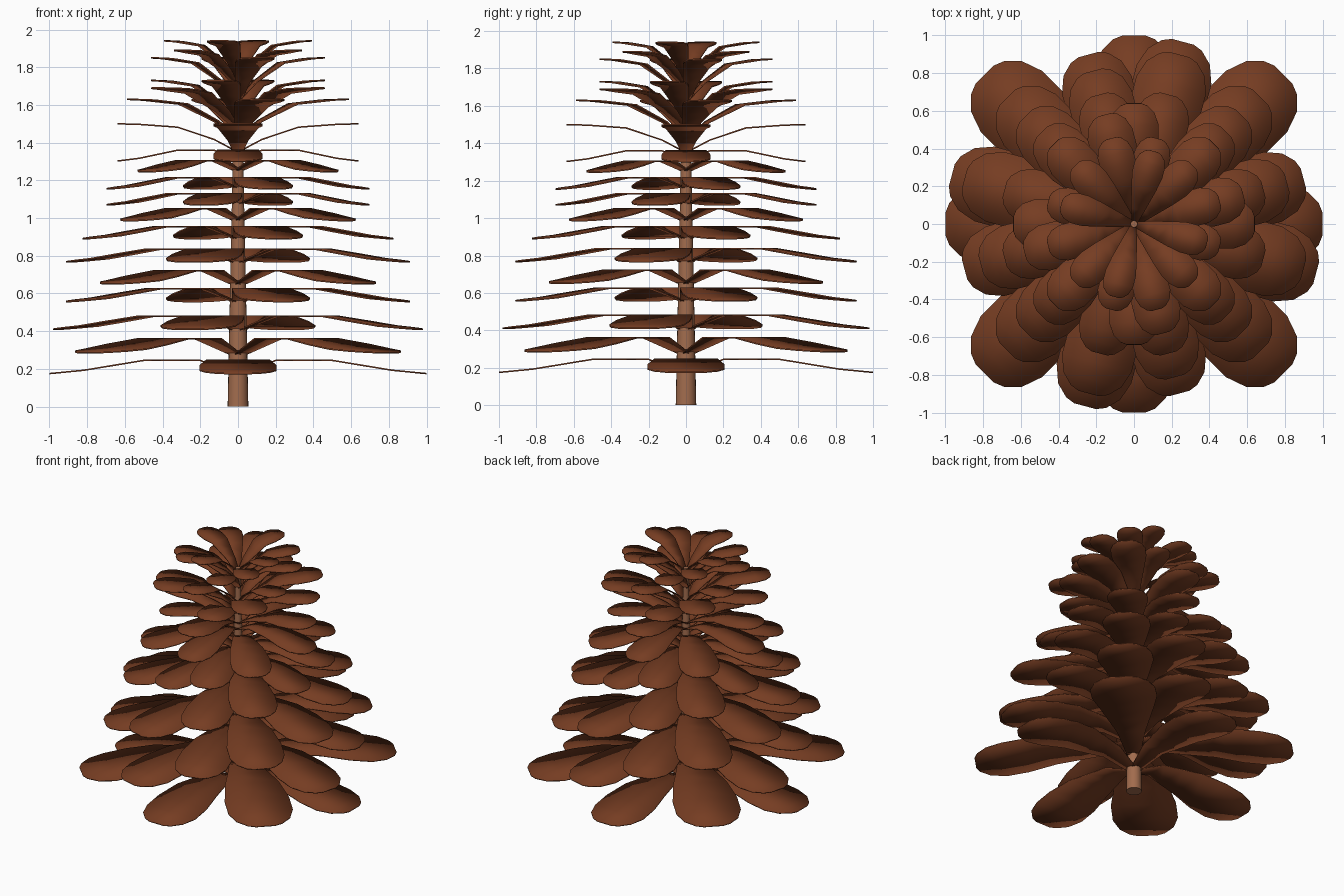
import bpy, bmesh, math
from mathutils import Matrix

cube = bpy.data.objects.get("Cube")
if cube:
    bpy.data.objects.remove(cube, do_unlink=True)


def make_material(name, rgb):
    mat = bpy.data.materials.new(name)
    mat.use_nodes = True
    mat.diffuse_color = (*rgb, 1)
    bsdf = mat.node_tree.nodes["Principled BSDF"]
    bsdf.inputs["Base Color"].default_value = (*rgb, 1)
    bsdf.inputs["Roughness"].default_value = 0.8
    return mat


def finish(bm, name, mat):
    mesh = bpy.data.meshes.new(name)
    bm.to_mesh(mesh)
    bm.free()
    mesh.materials.append(mat)
    obj = bpy.data.objects.new(name, mesh)
    bpy.context.collection.objects.link(obj)
    bpy.ops.object.select_all(action="DESELECT")
    obj.select_set(True)
    bpy.context.view_layer.objects.active = obj
    bpy.ops.object.shade_smooth_by_angle(angle=math.radians(40))
    return obj


scale_brown = make_material("scale brown", (0.18, 0.046, 0.016))
stem_tan = make_material("stem tan", (0.36, 0.15, 0.075))

# Outline of one scale: distance from the stem and half width
OUTLINE = [(0.02, 0.04), (0.2, 0.09), (0.35, 0.13), (0.5, 0.17), (0.68, 0.205),
           (0.82, 0.205), (0.92, 0.17), (0.98, 0.11), (1.0, 0.06)]


def blend(points, t):
    """Height at t along a simple piecewise profile."""
    for (a, ha), (b, hb) in zip(points, points[1:]):
        if t <= b:
            return ha + (hb - ha) * (t - a) / (b - a)
    return points[-1][1]


def scale_ring(name, length, angle, profile):
    """Four equal scales spaced around the stem."""
    bm = bmesh.new()
    for quarter in range(4):
        turn = Matrix.Rotation(math.radians(angle + 90 * quarter), 4, "Z")
        rows = []
        for r, w in OUTLINE:
            z = blend(profile, r)
            rows.append([bm.verts.new(turn @ Matrix.Translation((r * length, side * w * length, z)).translation)
                         for side in (-1, 1)])
        for near, far in zip(rows, rows[1:]):
            bm.faces.new((near[0], far[0], far[1], near[1]))
    ring = finish(bm, name, scale_brown)
    solid = ring.modifiers.new("thickness", "SOLIDIFY")
    solid.thickness = 0.008
    solid.offset = 0


# Lower rings droop at the tips: top height, length, turn
DROOPING = [(0.245, 1.0, 0), (0.36, 1.12, 45), (0.48, 1.0, -15), (0.625, 0.93, 15),
            (0.72, 0.95, 45), (0.835, 0.93, -15), (0.955, 0.84, 15), (1.05, 0.81, 45),
            (1.13, 0.71, -15), (1.215, 0.71, 15), (1.305, 0.69, 45), (1.36, 0.64, 0)]
for i, (top, length, angle) in enumerate(DROOPING):
    droop = 0.035 + 0.035 * length
    profile = [(0, top - 0.08 * length), (0.2, top), (0.5, top),
               (0.82, top - 0.75 * droop), (1, top - droop)]
    scale_ring(f"lower_scale_ring_{i + 1}", length, angle, profile)

# Upper rings curve upward: tip height, rise, length, turn
RISING = [(1.5, 0.15, 0.64, 0), (1.63, 0.21, 0.6, 15), (1.69, 0.22, 0.6, 45),
          (1.73, 0.23, 0.47, -15), (1.85, 0.23, 0.47, 15), (1.89, 0.2, 0.44, 45),
          (1.94, 0.21, 0.4, -15)]
for i, (tip, rise, length, angle) in enumerate(RISING):
    base = tip - rise
    profile = [(0, base), (0.2, base + 0.45 * rise), (0.5, base + 0.88 * rise),
               (0.82, base + 0.98 * rise), (1, tip)]
    scale_ring(f"upper_scale_ring_{i + 1}", length, angle, profile)

# Tapered central stem
bm = bmesh.new()
bmesh.ops.create_cone(bm, cap_ends=True, segments=20, radius1=0.055, radius2=0.018,
                      depth=1.78, matrix=Matrix.Translation((0, 0, 0.89)))
finish(bm, "stem", stem_tan)
